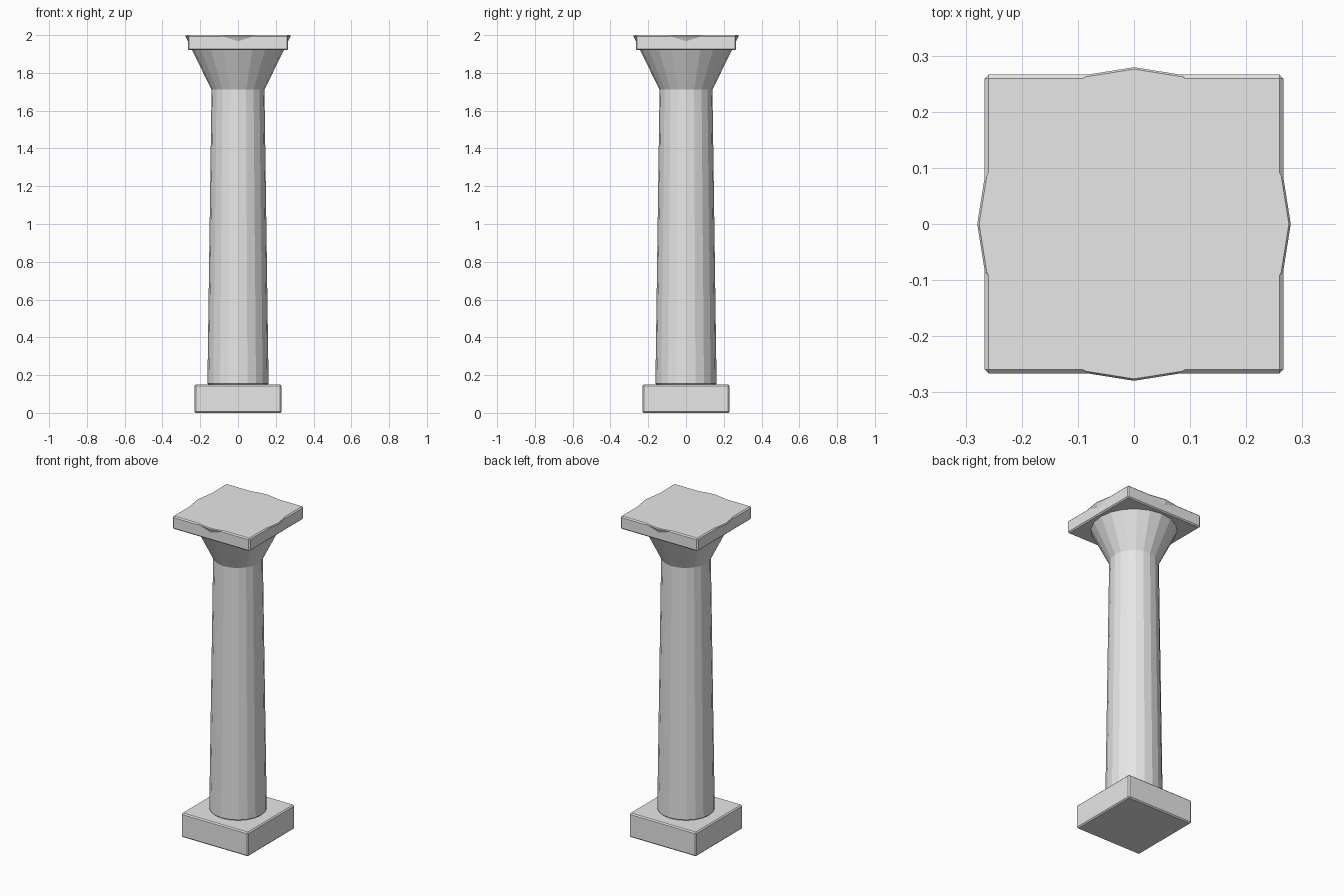
import bpy
import math

if "Cube" in bpy.data.objects:
    bpy.data.objects.remove(bpy.data.objects["Cube"])

# Pale stone
STONE = (0.8, 0.8, 0.8, 1.0)
stone = bpy.data.materials.new("pale_stone")
stone.use_nodes = True
stone.diffuse_color = STONE
stone.node_tree.nodes["Principled BSDF"].inputs["Base Color"].default_value = STONE

SIDES = 20


def finish(name, bevel):
    """Name, colour and lightly chamfer the active object."""
    ob = bpy.context.object
    ob.name = ob.data.name = name
    ob.data.materials.append(stone)
    mod = ob.modifiers.new("worn_edges", "BEVEL")
    mod.width = bevel
    mod.segments = 1
    mod.limit_method = "ANGLE"
    mod.angle_limit = math.radians(40)
    return ob


def slab(name, half, z0, z1):
    bpy.ops.mesh.primitive_cube_add(size=1, location=(0, 0, (z0 + z1) / 2))
    bpy.context.object.scale = (2 * half, 2 * half, z1 - z0)
    bpy.ops.object.transform_apply(location=False, rotation=False, scale=True)
    return finish(name, 0.007)


def drum(name, r0, r1, z0, z1):
    bpy.ops.mesh.primitive_cone_add(vertices=SIDES, radius1=r0, radius2=r1,
                                    depth=z1 - z0, location=(0, 0, (z0 + z1) / 2))
    return finish(name, 0.006)


# Square foot, tapering shaft, flared capital that breaks through the top slab
slab("plinth", 0.23, 0.0, 0.15)
drum("shaft", 0.162, 0.14, 0.15, 1.72)
drum("capital", 0.137, 0.282, 1.705, 2.0)
slab("abacus", 0.266, 1.92, 2.0)
